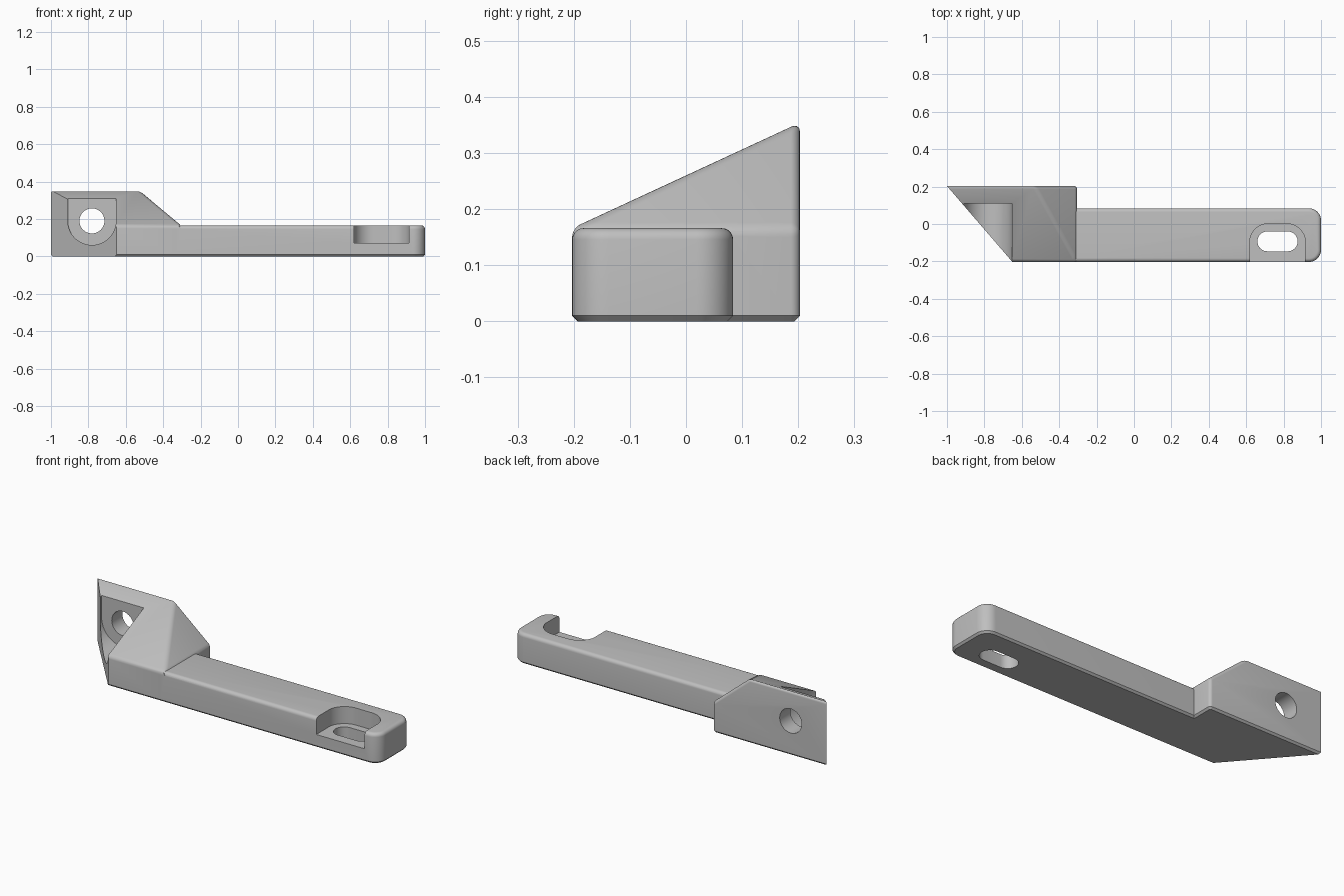
import bpy, bmesh
from math import pi, cos, sin
from mathutils import Vector

cube = bpy.data.objects.get("Cube")
if cube:
    bpy.data.objects.remove(cube, do_unlink=True)

grey = bpy.data.materials.new("mid grey")
grey.use_nodes = True
colour = (0.52, 0.52, 0.52, 1)
grey.diffuse_color = colour
for node in grey.node_tree.nodes:
    if node.type == 'BSDF_PRINCIPLED':
        node.inputs["Base Color"].default_value = colour

FRONT, BACK, TOP = -0.203, 0.203, 0.166     # shared levels
STEP = -0.305                               # right wall of the block


def finish(bm, name):
    bmesh.ops.recalc_face_normals(bm, faces=bm.faces)
    mesh = bpy.data.meshes.new(name)
    bm.to_mesh(mesh)
    bm.free()
    mesh.materials.append(grey)
    obj = bpy.data.objects.new(name, mesh)
    bpy.context.collection.objects.link(obj)
    return obj


def arc(cx, cy, r, start, end, n=16):
    angles = [start + (end - start) * i / n for i in range(n + 1)]
    return [(cx + r * cos(a), cy + r * sin(a)) for a in angles]


def prism(points, axis, lo, hi):
    """Solid from an outline extruded along y or z."""
    bm = bmesh.new()
    place = (lambda p, d: (p[0], d, p[1])) if axis == 'y' else (lambda p, d: (p[0], p[1], d))
    face = bm.faces.new([bm.verts.new(place(p, lo)) for p in points])
    new = bmesh.ops.extrude_face_region(bm, geom=[face])["geom"]
    shift = Vector((0, hi - lo, 0)) if axis == 'y' else Vector((0, 0, hi - lo))
    bmesh.ops.translate(bm, vec=shift, verts=[g for g in new if isinstance(g, bmesh.types.BMVert)])
    return bm


def bevel(bm, rule, offset, segments):
    edges = [e for e in bm.edges if rule(e.verts[0].co, e.verts[1].co, e)]
    bmesh.ops.bevel(bm, geom=edges, offset=offset, segments=segments,
                    profile=0.5, affect='EDGES', clamp_overlap=True)


def boolean(target, other, operation):
    mod = target.modifiers.new(operation.lower(), 'BOOLEAN')
    mod.operation, mod.solver, mod.object = operation, 'EXACT', other
    bpy.context.view_layer.objects.active = target
    bpy.ops.object.modifier_apply(modifier=mod.name)
    bpy.data.objects.remove(other, do_unlink=True)


def at(a, b, axis, value):
    return abs(a[axis] - value) < 1e-4 and abs(b[axis] - value) < 1e-4


# Long arm with rounded end corners, rounded top and chamfered underside
left = STEP - 0.025
bm = prism([(left, FRONT), (1, FRONT), (1, 0.084), (left, 0.084)], 'z', 0, TOP)
bmesh.ops.recalc_face_normals(bm, faces=bm.faces)
bevel(bm, lambda a, b, e: at(a, b, 0, 1) and abs(a.z - b.z) > 0.1, 0.065, 10)
bevel(bm, lambda a, b, e: at(a, b, 2, TOP) and not at(a, b, 0, left), 0.02, 5)
bevel(bm, lambda a, b, e: at(a, b, 2, 0) and not at(a, b, 0, left), 0.01, 1)
arm = finish(bm, "arm")

# Sloped mounting block with a slanted left wall
bm = bmesh.new()
for co in [(-1, BACK, 0), (STEP, BACK, 0), (STEP, FRONT, 0), (-0.65, FRONT, 0),
           (-1, BACK, 0.354), (-0.53, BACK, 0.354), (STEP, BACK, TOP),
           (STEP, FRONT, TOP), (-0.65, FRONT, TOP)]:
    bm.verts.new(co)
bmesh.ops.convex_hull(bm, input=bm.verts[:])
bmesh.ops.dissolve_limit(bm, angle_limit=0.01, verts=bm.verts[:], edges=bm.edges[:])
bmesh.ops.recalc_face_normals(bm, faces=bm.faces)
bm.normal_update()


def slanted(e):
    return any(f.normal.x < -0.3 for f in e.link_faces)


bevel(bm, lambda a, b, e: not (at(a, b, 2, 0) or slanted(e)
                               or (at(a, b, 0, STEP) and at(a, b, 1, FRONT))), 0.016, 5)
bm.normal_update()
bevel(bm, lambda a, b, e: at(a, b, 2, 0) and not slanted(e), 0.01, 1)
bracket = finish(bm, "bracket")
boolean(bracket, arm, 'UNION')

# Bolt seat and bolt hole through the block
seat = arc(-0.781, 0.19, 0.129, pi, 2 * pi, 24) + [(-0.652, 0.6), (-0.91, 0.6)]
boolean(bracket, finish(prism(seat, 'y', -0.5, 0.11), "bolt_seat"), 'DIFFERENCE')
hole = arc(-0.781, 0.19, 0.067, 0, 2 * pi, 32)[:-1]
boolean(bracket, finish(prism(hole, 'y', -0.5, 0.5), "bolt_hole"), 'DIFFERENCE')

# Open pocket and through slot near the arm end
pocket = [(0.62, -0.4), (0.915, -0.4)] + arc(0.815, -0.1, 0.102, 0, pi / 2) \
    + arc(0.72, -0.1, 0.102, pi / 2, pi)
pocket = [(min(max(x, 0.62), 0.915), y) for x, y in pocket]
boolean(bracket, finish(prism(pocket, 'z', 0.072, 0.5), "slot_pocket"), 'DIFFERENCE')
slot = arc(0.822, -0.093, 0.053, -pi / 2, pi / 2) + arc(0.713, -0.093, 0.053, pi / 2, 1.5 * pi)
boolean(bracket, finish(prism(slot, 'z', -0.2, 0.4), "slot"), 'DIFFERENCE')

# Smooth curved faces, keep hard edges
bpy.ops.object.select_all(action='DESELECT')
bracket.select_set(True)
bpy.context.view_layer.objects.active = bracket
bpy.ops.object.shade_smooth_by_angle(angle=0.5)
